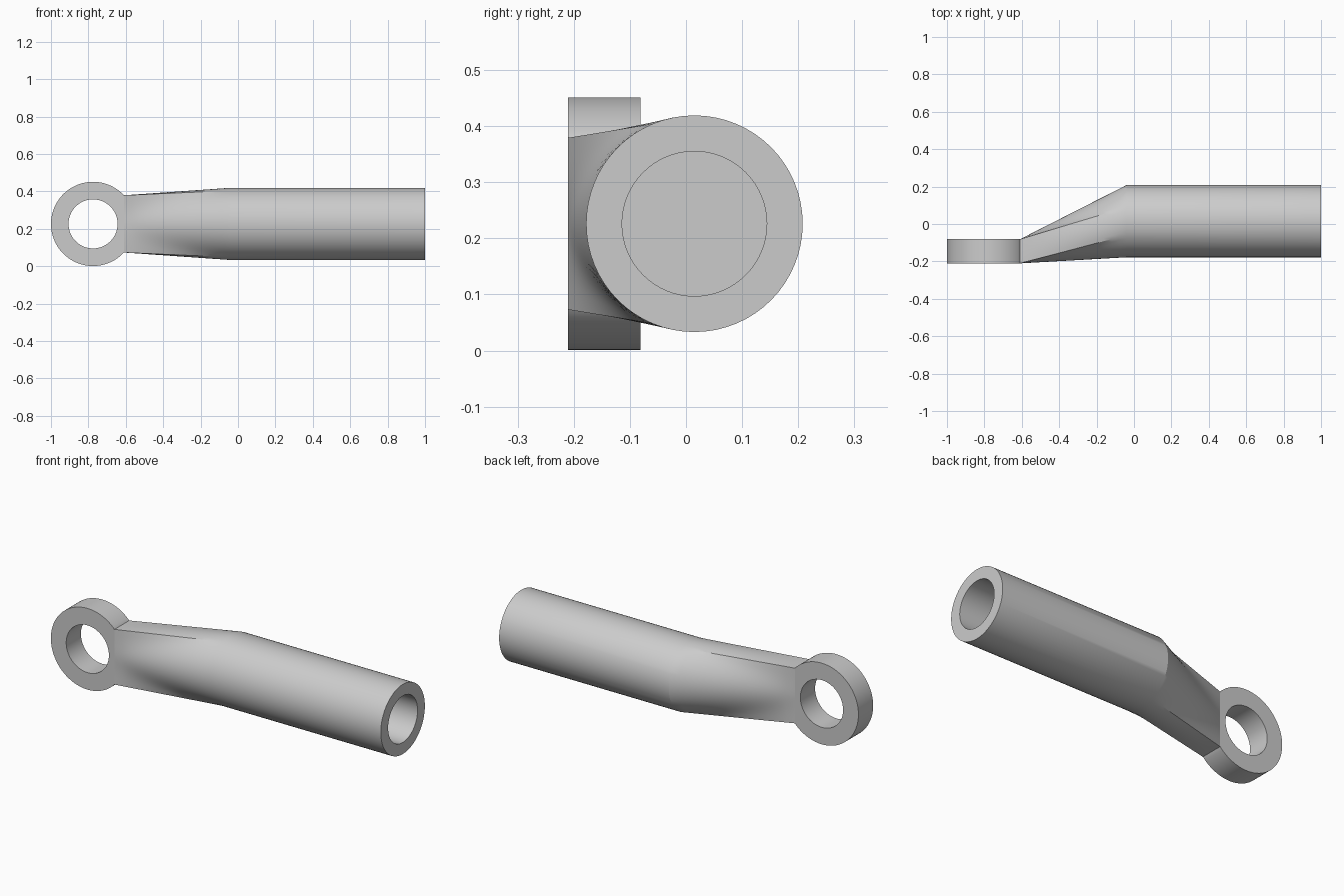
import bpy, bmesh
from math import sin, cos, atan2, pi, radians

old = bpy.data.objects.get("Cube")
if old:
    bpy.data.objects.remove(old)

steel = bpy.data.materials.new("light_grey_steel")
steel.use_nodes = True
COLOR = (0.6, 0.6, 0.6, 1)
steel.diffuse_color = COLOR
steel.node_tree.nodes["Principled BSDF"].inputs["Base Color"].default_value = COLOR

MID_Z = 0.226                       # common centre height
EYE_X, EYE_R, HOLE_R = -0.775, 0.225, 0.131
EYE_Y, EYE_HALF = -0.146, 0.0645    # eye centre and half thickness
JOIN_X, JOIN_HALF = -0.61, 0.153    # flat where neck meets eye
TUBE_X, TUBE_Y = -0.04, 0.015       # start of straight shank, and its axis
TUBE_R, BORE_R, BORE_FLOOR = 0.193, 0.129, 0.0


def loft(name, rings, closed=False, cap=False, angle=25):
    """Skin a list of equal-length point rings."""
    bm = bmesh.new()
    loops = [[bm.verts.new(p) for p in ring] for ring in rings]
    pairs = list(zip(loops, loops[1:]))
    if closed:
        pairs.append((loops[-1], loops[0]))
    for a, b in pairs:
        for i in range(len(a)):
            j = (i + 1) % len(a)
            bm.faces.new((a[i], a[j], b[j], b[i]))
    if cap:
        bm.faces.new(loops[0])
        bm.faces.new(loops[-1])
    bmesh.ops.recalc_face_normals(bm, faces=bm.faces)
    mesh = bpy.data.meshes.new(name)
    bm.to_mesh(mesh)
    bm.free()
    obj = bpy.data.objects.new(name, mesh)
    bpy.context.collection.objects.link(obj)
    mesh.materials.append(steel)
    bpy.ops.object.select_all(action='DESELECT')
    obj.select_set(True)
    bpy.context.view_layer.objects.active = obj
    bpy.ops.object.shade_smooth_by_angle(angle=radians(angle))
    return obj


# Eye: flat ring, trimmed straight where the neck joins
def eye_ring(y, outer):
    ring = []
    for i in range(144):
        a = 2 * pi * i / 144
        r = HOLE_R
        if outer:
            r = EYE_R
            if cos(a) > 0.01:
                r = min(r, (JOIN_X - EYE_X) / cos(a))
        ring.append((EYE_X + r * cos(a), y, MID_Z + r * sin(a)))
    return ring


front, back = EYE_Y - EYE_HALF, EYE_Y + EYE_HALF
loft("eye", [eye_ring(front, True), eye_ring(back, True),
             eye_ring(back, False), eye_ring(front, False)], closed=True)

# Angles and matching rectangle points shared by the neck and shank
corner = atan2(JOIN_HALF, EYE_HALF)
angles, rect = [], []
for start, end, n in ((-corner, corner, 24), (corner, pi - corner, 8),
                      (pi - corner, pi + corner, 24),
                      (pi + corner, 2 * pi - corner, 8)):
    for i in range(n):
        a = start + (end - start) * i / n
        c, s = cos(a), sin(a)
        k = min(EYE_HALF / max(abs(c), 1e-6), JOIN_HALF / max(abs(s), 1e-6))
        angles.append(a)
        rect.append((JOIN_X, EYE_Y + k * c, MID_Z + k * s))


def circle(x, r):
    return [(x, TUBE_Y + r * cos(a), MID_Z + r * sin(a)) for a in angles]


# Neck blends rectangle to circle, then the straight shank with a blind bore
STEPS = 14
start = circle(TUBE_X, TUBE_R)
rings = []
for i in range(STEPS + 1):
    t = i / STEPS
    rings.append([tuple(u + (v - u) * t for u, v in zip(p, q))
                  for p, q in zip(rect, start)])
rings += [circle(1, TUBE_R), circle(1, BORE_R), circle(BORE_FLOOR, BORE_R)]
loft("neck_and_shank", rings, cap=True)
